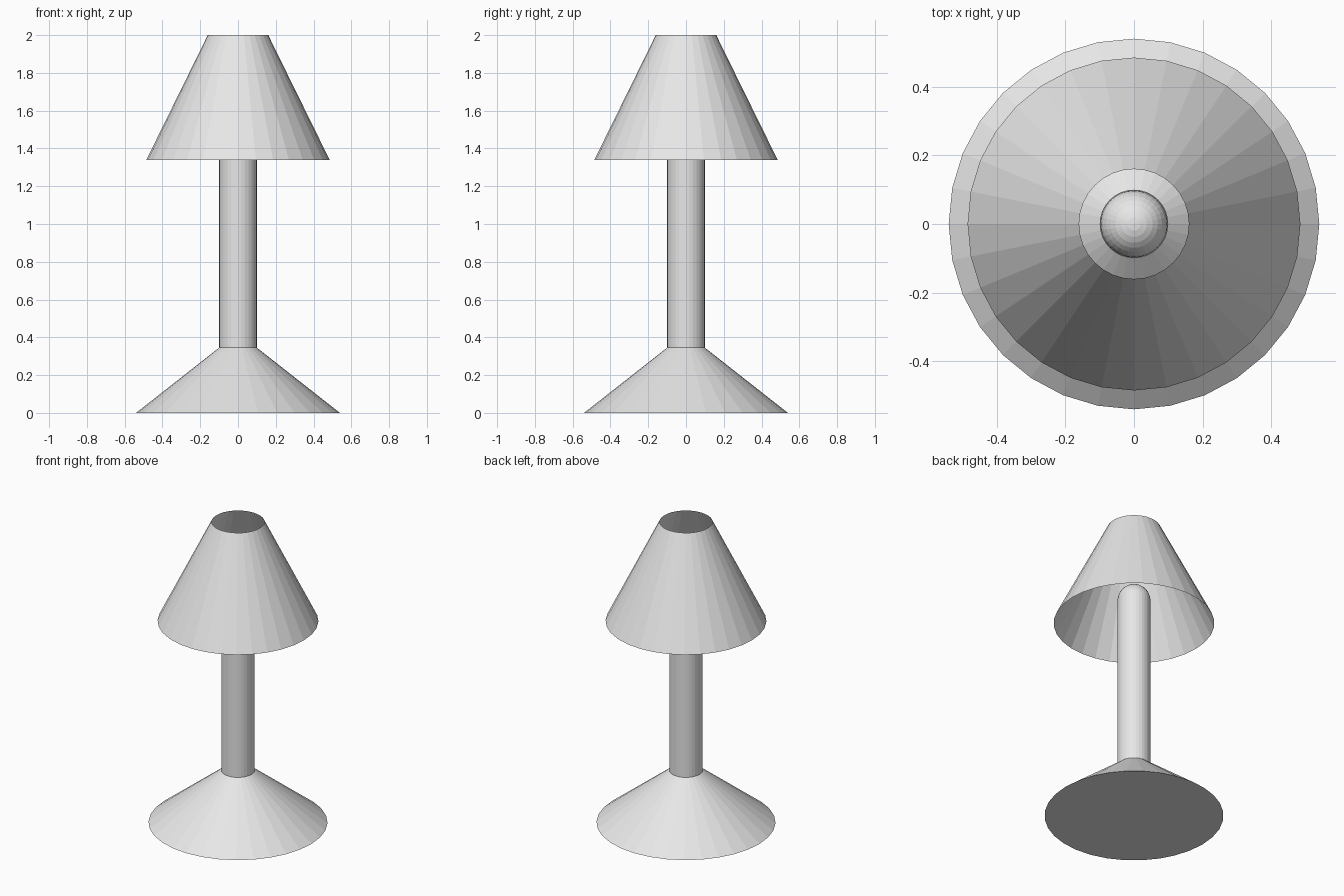
import bpy
import bmesh

SIDES = 32

cube = bpy.data.objects.get("Cube")
if cube:
    bpy.data.objects.remove(cube, do_unlink=True)

# One plain light grey for the whole lamp
grey = bpy.data.materials.new("light_grey")
grey.use_nodes = True
grey.diffuse_color = (0.8, 0.8, 0.8, 1)
grey.node_tree.nodes["Principled BSDF"].inputs["Base Color"].default_value = grey.diffuse_color


def finish(name, bm, z):
    mesh = bpy.data.meshes.new(name)
    bm.to_mesh(mesh)
    bm.free()
    mesh.materials.append(grey)
    obj = bpy.data.objects.new(name, mesh)
    obj.location.z = z
    bpy.context.collection.objects.link(obj)
    return obj


def cone(name, r_bottom, r_top, z_bottom, z_top, capped=True):
    bm = bmesh.new()
    bmesh.ops.create_cone(bm, cap_ends=capped, segments=SIDES, radius1=r_bottom,
                          radius2=r_top, depth=z_top - z_bottom)
    return finish(name, bm, (z_bottom + z_top) / 2)


# Flared foot, stem and open shade
cone("base", 0.54, 0.10, 0, 0.345)
cone("stem", 0.10, 0.10, 0.345, 1.5)
cone("shade", 0.485, 0.16, 1.34, 2.0, capped=False)

# Round bulb on top of the stem
bm = bmesh.new()
bmesh.ops.create_uvsphere(bm, u_segments=SIDES, v_segments=16, radius=0.098)
finish("bulb", bm, 1.5)
